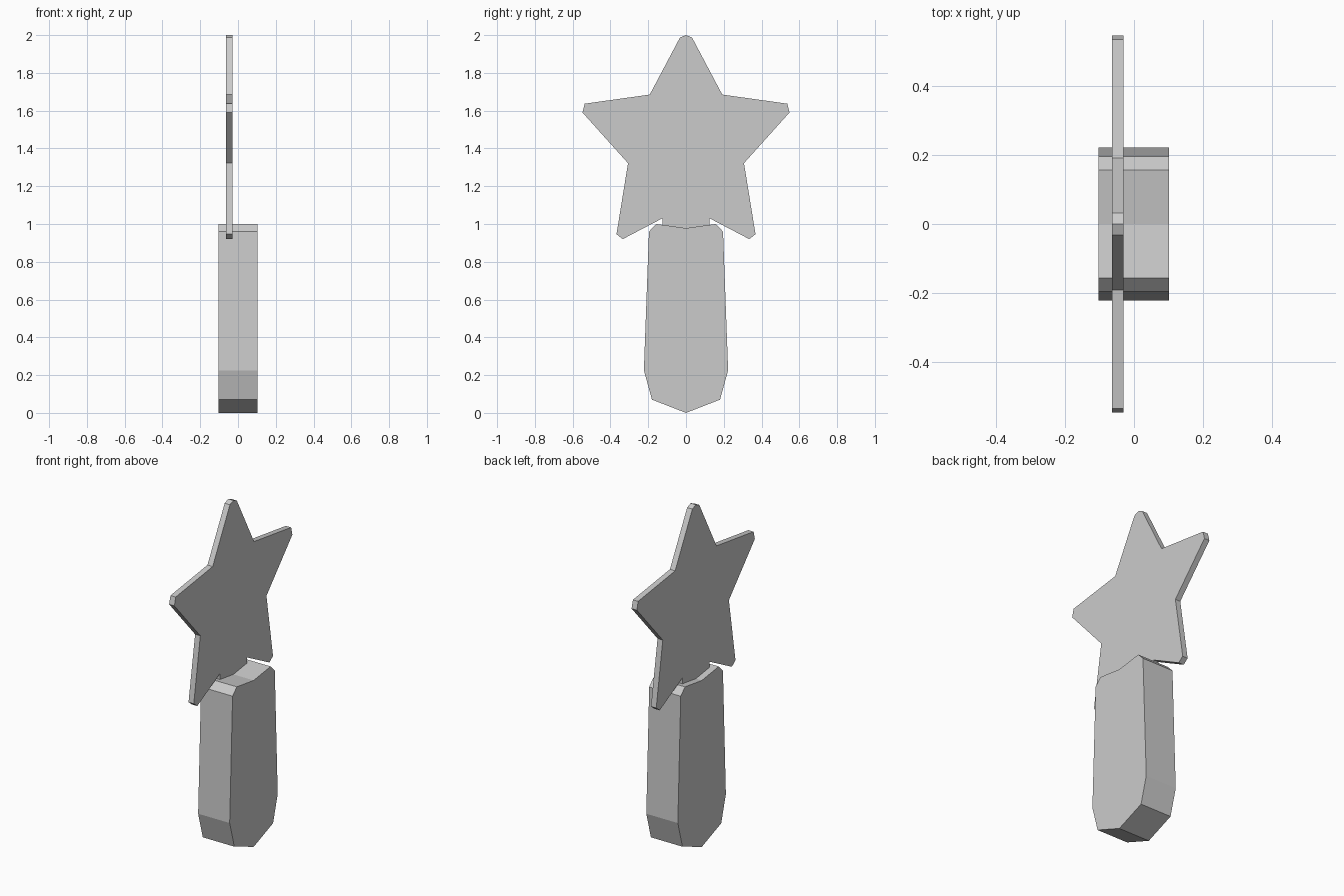
import bpy, bmesh

if "Cube" in bpy.data.objects:
    bpy.data.objects.remove(bpy.data.objects["Cube"])


def mirrored_plate(name, half, x0, x1):
    """Extrude a profile along x; half = (y, z) points from bottom centre to top centre."""
    profile = half + [(-y, z) for y, z in reversed(half) if y > 0]
    bm = bmesh.new()
    face = bm.faces.new([bm.verts.new((x0, y, z)) for y, z in profile])
    result = bmesh.ops.extrude_face_region(bm, geom=[face])
    moved = [v for v in result["geom"] if isinstance(v, bmesh.types.BMVert)]
    bmesh.ops.translate(bm, verts=moved, vec=(x1 - x0, 0, 0))
    bmesh.ops.recalc_face_normals(bm, faces=bm.faces)
    mesh = bpy.data.meshes.new(name)
    bm.to_mesh(mesh)
    bm.free()
    obj = bpy.data.objects.new(name, mesh)
    bpy.context.collection.objects.link(obj)
    return obj


# Chunky handle with chamfered ends and a shallow dip on top
mirrored_plate("handle", [
    (0, 0), (0.18, 0.07), (0.223, 0.225),
    (0.196, 0.96), (0.157, 1.0), (0, 0.978)], -0.103, 0.102)

# Thin five-pointed star with blunt tips and a tang set into the handle
mirrored_plate("star_blade", [
    (0, 0.94), (0.125, 0.94), (0.125, 1.03),
    (0.335, 0.92), (0.368, 0.946), (0.307, 1.322),
    (0.548, 1.59), (0.536, 1.637), (0.192, 1.685),
    (0.032, 1.987), (0, 2.0)], -0.064, -0.03)
